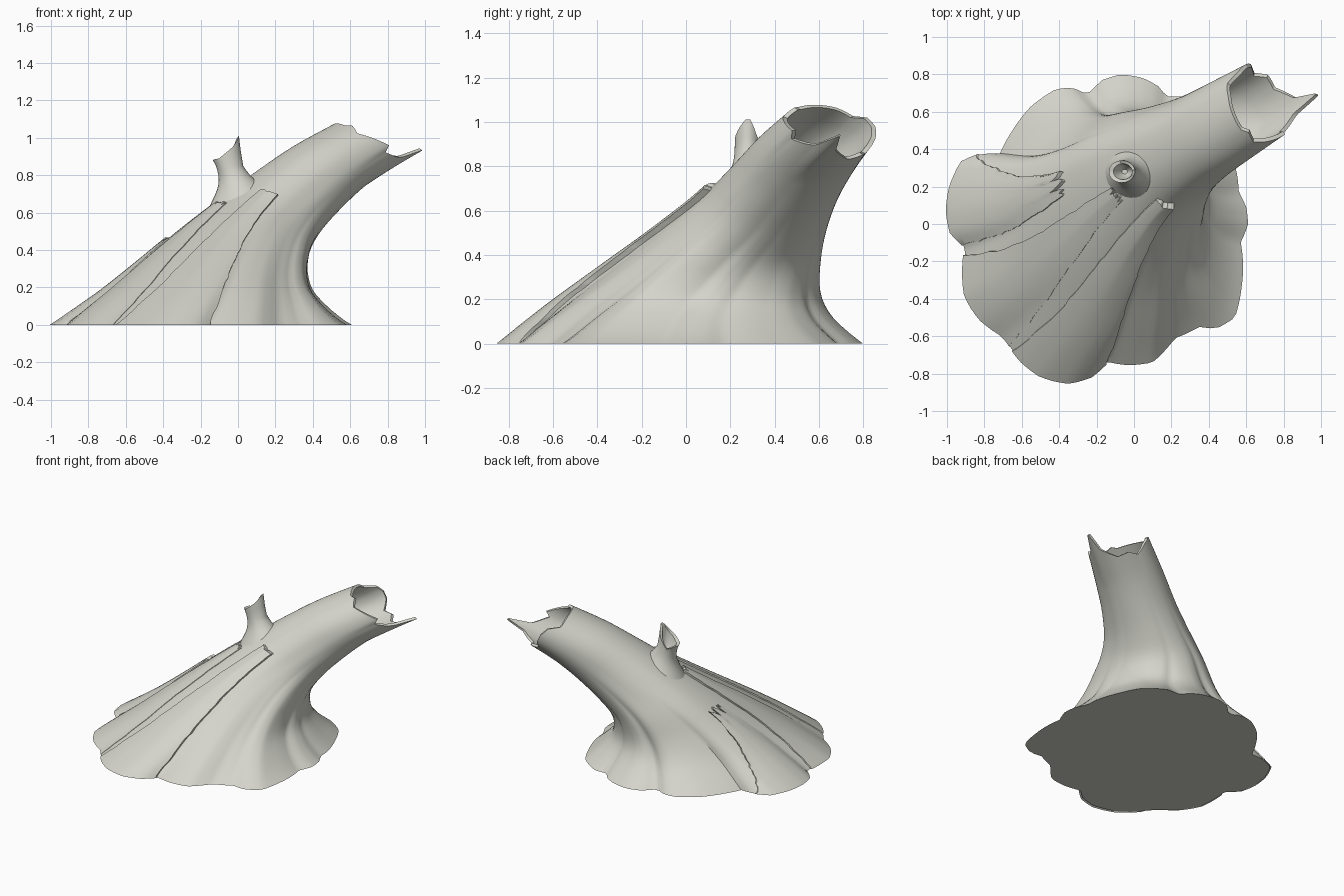
import bpy, bmesh, math, random
from mathutils import Vector

random.seed(4)
if "Cube" in bpy.data.objects:
    bpy.data.objects.remove(bpy.data.objects["Cube"])

bark = bpy.data.materials.new("weathered grey wood")
bark.use_nodes = True
COLOUR = (0.66, 0.66, 0.6, 1)
bark.diffuse_color = COLOUR
bark.node_tree.nodes["Principled BSDF"].inputs["Base Color"].default_value = COLOUR

LEAN = math.radians(30)          # compass heading of the leaning trunk
COLS = 144
ANGLES = [-180 + 360 * i / COLS for i in range(COLS)]

# Ground outline of the flared roots (x, y), counter-clockwise
OUTLINE = [(.61, 0), (.57, -.1), (.575, -.34), (.54, -.5), (.44, -.56), (.35, -.55),
           (.22, -.61), (.1, -.74), (-.03, -.755), (-.15, -.735), (-.22, -.8),
           (-.34, -.835), (-.5, -.8), (-.6, -.73), (-.7, -.6), (-.82, -.51),
           (-.9, -.38), (-.91, -.25), (-.9, -.13), (-.98, -.05), (-1, .06),
           (-.98, .2), (-.92, .33), (-.8, .38), (-.72, .37), (-.65, .5),
           (-.55, .63), (-.42, .72), (-.33, .73), (-.25, .69), (-.17, .77),
           (-.07, .8), (.05, .78), (.14, .73), (.17, .68), (.28, .68),
           (.42, .58), (.5, .42), (.55, .27), (.56, .17), (.6, .09)]

# Trunk sections: back s, back z, front s, front z, side low, side high, root shape
RINGS = [(-.96, 0, .62, 0, -.7, .75, 1),
         (-.68, .19, .52, .1, -.54, .62, .95),
         (-.42, .37, .46, .2, -.37, .56, .85),
         (-.15, .55, .47, .34, -.2, .53, .75),
         (.08, .7, .57, .47, -.08, .49, .6),
         (.28, .83, .72, .61, -.03, .46, .4),
         (.5, .96, .87, .73, -.01, .45, .2),
         (.73, 1.07, 1.02, .83, .01, .44, .05)]

# Broken rim of the trunk and of the snag: angle, extra length
TRUNK_RIM = [(-180, .02), (-160, .01), (-150, .03), (-130, -.01), (-112, .02), (-85, .06),
             (-75, .01), (-56, .05), (-46, .08), (-34, .25), (-20, .09), (-5, .04),
             (8, 0), (30, .02), (45, -.02), (70, .05), (90, .08), (110, .08),
             (125, .02), (150, .03), (180, .02)]
SNAG_RIM = [(-180, 0), (-120, .01), (-60, .07), (-12, .13), (12, .13), (45, .05),
            (100, -.02), (150, 0), (180, 0)]


def interp(table, x):
    """Linear lookup in a sorted list of pairs."""
    for (x0, y0), (x1, y1) in zip(table, table[1:]):
        if x0 <= x <= x1:
            return y0 + (y1 - y0) * (x - x0) / max(x1 - x0, 1e-6)
    return table[-1][1]


def spline(rows, t):
    """Catmull-Rom through the rows."""
    i = min(max(int(t), 0), len(rows) - 2)
    f = t - i
    a, b, c, d = (rows[min(max(i + k, 0), len(rows) - 1)] for k in (-1, 0, 1, 2))
    return [q + .5 * f * (r - p + f * (2 * p - 5 * q + 4 * r - s + f * (3 * (q - r) + s - p)))
            for p, q, r, s in zip(a, b, c, d)]


def wrap(angle):
    return (angle + 180) % 360 - 180


def root_radii():
    """Ground outline as radius by angle, relative to the first section."""
    sb, _, sf, _, lo, hi, _ = RINGS[0]
    c, s = math.cos(LEAN), math.sin(LEAN)
    pairs = []
    for x, y in OUTLINE:
        u = (x * c + y * s - (sb + sf) / 2) / ((sf - sb) / 2)
        v = (y * c - x * s - (lo + hi) / 2) / ((hi - lo) / 2)
        pairs.append((math.degrees(math.atan2(v, u)), math.hypot(u, v)))
    pairs.sort()
    return [(pairs[-1][0] - 360, pairs[-1][1])] + pairs + [(pairs[0][0] + 360, pairs[0][1])]


RADII = root_radii()
SOFT = [(a, sum(interp(RADII, wrap(a + d)) for d in range(-20, 21, 4)) / 11)
        for a in range(-180, 181, 3)]


def surface(angle, t, scale=1.0):
    """Point on the trunk at an angle around it and a section number."""
    sb, zb, sf, zf, lo, hi, k = spline(RINGS, t)
    angle = wrap(angle)
    cosine, sine = math.cos(math.radians(angle)), math.sin(math.radians(angle))
    # root lobes fade quickly up the back, slowly under the lean
    sharp = max(0, 1 - t / (4.5 + 2.5 * cosine))
    shape = interp(SOFT, angle) * (1 - sharp) + interp(RADII, angle) * sharp
    # hollow the flank above the spreading feet
    pinch = .09 * math.exp(-((angle + 48) / 34) ** 2) * math.sin(math.pi * min(t, 3) / 3)
    r = scale * (1 - k + k * shape) * (1 - pinch)
    s = (sb + sf) / 2 + r * cosine * (sf - sb) / 2
    z = (zb + zf) / 2 + r * cosine * (zf - zb) / 2
    p = (lo + hi) / 2 + r * sine * (hi - lo) / 2
    c, n = math.cos(LEAN), math.sin(LEAN)
    return Vector((s * c - p * n, s * n + p * c, z))


def build(name, rows, closed=True, caps=True):
    """Skin a grid of point rows into a smooth object."""
    bm = bmesh.new()
    grid = [[bm.verts.new(p) for p in row] for row in rows]
    n = len(rows[0])
    for a, b in zip(grid, grid[1:]):
        for i in range(n if closed else n - 1):
            j = (i + 1) % n
            bm.faces.new((a[i], a[j], b[j], b[i]))
    if caps:
        bm.faces.new(grid[0][::-1])
        bm.faces.new(grid[-1])
    bmesh.ops.recalc_face_normals(bm, faces=bm.faces)
    mesh = bpy.data.meshes.new(name)
    bm.to_mesh(mesh)
    bm.free()
    mesh.materials.append(bark)
    obj = bpy.data.objects.new(name, mesh)
    bpy.context.collection.objects.link(obj)
    bpy.ops.object.select_all(action='DESELECT')
    obj.select_set(True)
    bpy.context.view_layer.objects.active = obj
    bpy.ops.object.shade_smooth_by_angle(angle=math.radians(40))


# Hollow leaning trunk with flared roots
GROWTH = Vector((.86 * math.cos(LEAN), .86 * math.sin(LEAN), .35))


def trunk_row(t, scale=1.0):
    weight = max(0, t - 6)
    return [surface(a, t, scale) + GROWTH * interp(TRUNK_RIM, a) * weight for a in ANGLES]


trunk_rows = [trunk_row(i / 4) for i in range(29)]
trunk_rows += [trunk_row(t, q) for t, q in ((7, .9), (6.6, .86), (6.2, .8), (5.8, .65), (5.65, .25))]
build("hollow_trunk", trunk_rows)


# Raised bark plates running down the roots, thicker towards their second edge
def bark_plate(name, base, tip, end, lift, ragged):
    cols, steps = 14, 28
    cuts = [end * (1 - ragged * random.random()) for _ in range(cols + 1)]
    rows = []
    for j in range(steps + 1):
        v = j / steps
        wobble = random.uniform(-.5, .5) * min(1, j)
        a = base[0] + (tip[0] - base[0]) * v + wobble
        b = base[1] + (tip[1] - base[1]) * v - wobble
        row = []
        for i in range(cols + 1):
            h = lift * (.2 + .8 * v) * (.35 + .65 * min(1, 2 * i / cols))
            row.append(surface(a + (b - a) * i / cols, v * cuts[i], 1 + h))
        rows.append([surface(a, v * cuts[0], .97)] + row + [surface(b, v * cuts[-1], .95)])
    tuck = [surface(tip[0] + (tip[1] - tip[0]) * i / cols, cuts[i], .93) for i in range(cols + 1)]
    rows.append([tuck[0]] + tuck + [tuck[-1]])
    build(name, rows, closed=False, caps=False)


bark_plate("front_bark_plate", (-157, -117), (-146, -125), 4.3, .13, .01)
bark_plate("middle_bark_plate", (201, 156), (190, 174), 3.7, .06, .04)
bark_plate("side_bark_plate", (152, 115), (154, 136), 2.6, .05, .12)


# Broken hollow snag on top of the trunk
def snag_row(z, r, x, rim=0):
    return [(x + r * math.cos(math.radians(a)), .28 + .85 * r * math.sin(math.radians(a)),
             z + rim * interp(SNAG_RIM, a)) for a in ANGLES[::4]]


SNAG = [(.6, .24, .07), (.69, .165, .04), (.75, .115, .01), (.8, .085, -.02),
        (.85, .073, -.045), (.88, .07, -.065)]
snag_rows = [snag_row(*spline(SNAG, i / 2), rim=max(0, i / 2 - 4)) for i in range(11)]
snag_rows += [snag_row(.875, .05, -.06, .9), snag_row(.84, .038, -.05), snag_row(.81, .015, -.05)]
build("broken_snag", snag_rows)
